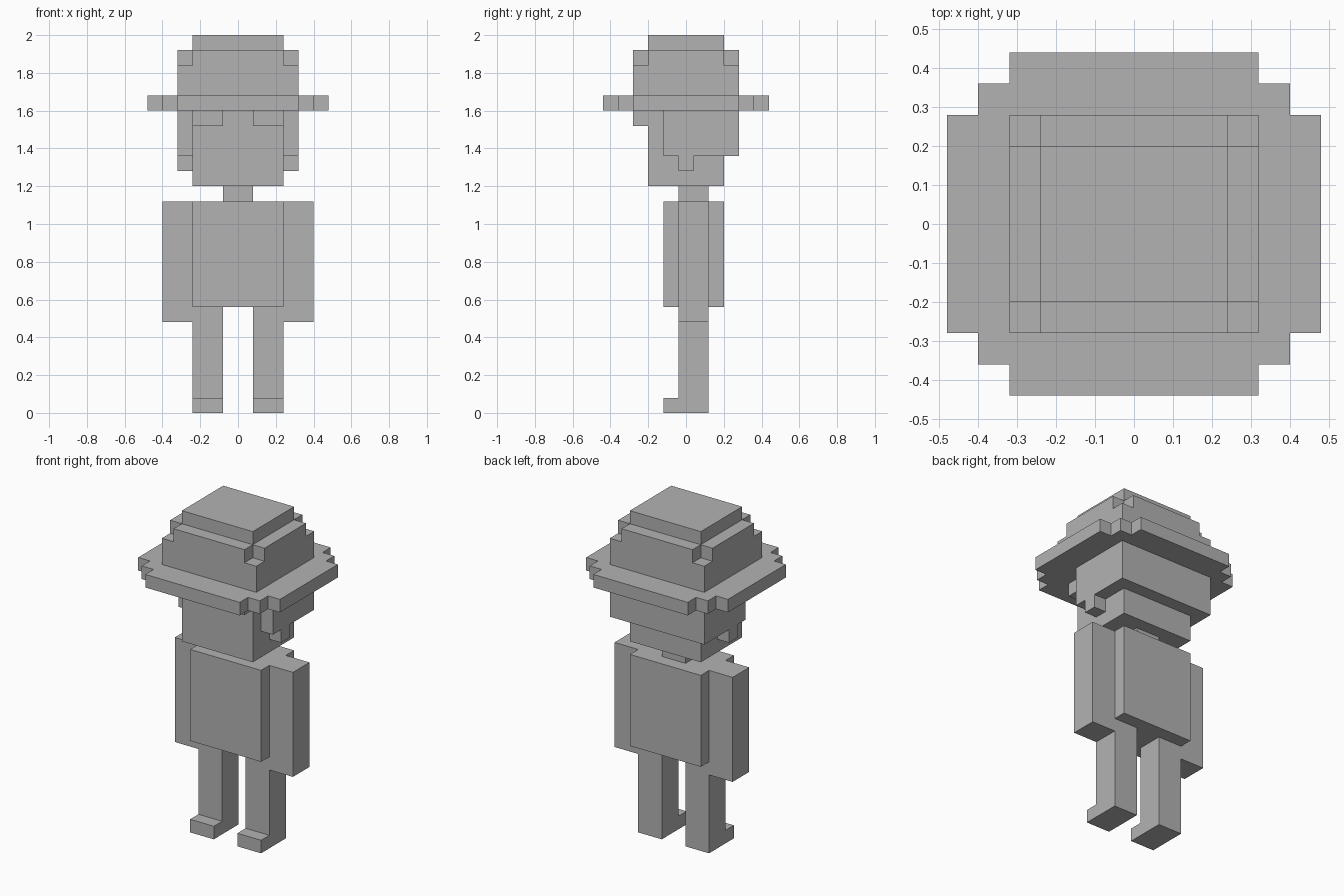
import bpy
import bmesh
from mathutils import Vector

U = 0.08  # one block; all sizes below are in blocks

old = bpy.data.objects.get("Cube")
if old:
    bpy.data.objects.remove(old, do_unlink=True)

grey = bpy.data.materials.new("plain_grey")
grey.use_nodes = True
colour = (0.45, 0.45, 0.45, 1)
grey.diffuse_color = colour
grey.node_tree.nodes["Principled BSDF"].inputs["Base Color"].default_value = colour


def prism(name, outline, low, high, axis="z"):
    """Extrude an outline from low to high; it lies in xy for z, in yz for x."""
    def place(p, d):
        return Vector((p[0], p[1], d) if axis == "z" else (d, p[0], p[1])) * U
    bm = bmesh.new()
    face = bm.faces.new([bm.verts.new(place(p, low)) for p in outline])
    out = bmesh.ops.extrude_face_region(bm, geom=[face], use_keep_orig=True)
    moved = [g for g in out["geom"] if isinstance(g, bmesh.types.BMVert)]
    offset = place((0, 0), high - low)
    bmesh.ops.translate(bm, vec=offset, verts=moved)
    bmesh.ops.recalc_face_normals(bm, faces=bm.faces)
    mesh = bpy.data.meshes.new(name)
    bm.to_mesh(mesh)
    bm.free()
    mesh.materials.append(grey)
    obj = bpy.data.objects.new(name, mesh)
    bpy.context.collection.objects.link(obj)
    return obj


def box(name, x, y, z):
    corners = [(x[0], y[0]), (x[1], y[0]), (x[1], y[1]), (x[0], y[1])]
    return prism(name, corners, *z)


def stepped(quarter):
    """Mirror a quarter outline (from the +x side round to +y) to all four quarters."""
    half = quarter + [(-x, y) for x, y in reversed(quarter)]
    return half + [(-x, -y) for x, y in half]


def pair(name, build):
    """Build the left part and its mirrored right twin."""
    left = build("left_" + name)
    right = build("right_" + name)
    for v in right.data.vertices:
        v.co.x = -v.co.x
    right.data.flip_normals()
    return left, right


# Legs with toes, and arms
leg_side = [(-1.5, 0), (1.5, 0), (1.5, 7), (-0.5, 7), (-0.5, 1), (-1.5, 1)]
pair("leg", lambda n: prism(n, leg_side, 1, 3, "x"))
pair("arm", lambda n: box(n, (3, 5), (-0.5, 1.5), (6, 14)))

# Torso, neck and head
box("torso", (-3, 3), (-1.5, 2.5), (7, 14))
box("neck", (-1, 1), (-0.5, 1.5), (14, 15))
box("head", (-3, 3), (-2.5, 2.5), (15, 20))

# Hair: side panels with sideburns, back panel and two fringe locks
hair_side = [(-1.5, 20), (-1.5, 17), (-0.5, 17), (-0.5, 16),
             (0.5, 16), (0.5, 17), (3.5, 17), (3.5, 20)]
pair("hair_side", lambda n: prism(n, hair_side, 3, 4, "x"))
box("hair_back", (-3, 3), (2.5, 3.5), (17, 20))
pair("fringe", lambda n: box(n, (1, 3), (-3.5, -2.5), (19, 20)))

# Hat: stepped brim and stepped crown
prism("hat_brim", stepped([(6, 3.5), (5, 3.5), (5, 4.5), (4, 4.5), (4, 5.5)]), 20, 21)
box("hat_crown", (-4, 4), (-3.5, 3.5), (21, 23))
prism("hat_crown_shoulder", stepped([(4, 2.5), (3, 2.5), (3, 3.5)]), 23, 24)
box("hat_top", (-3, 3), (-2.5, 2.5), (24, 25))
